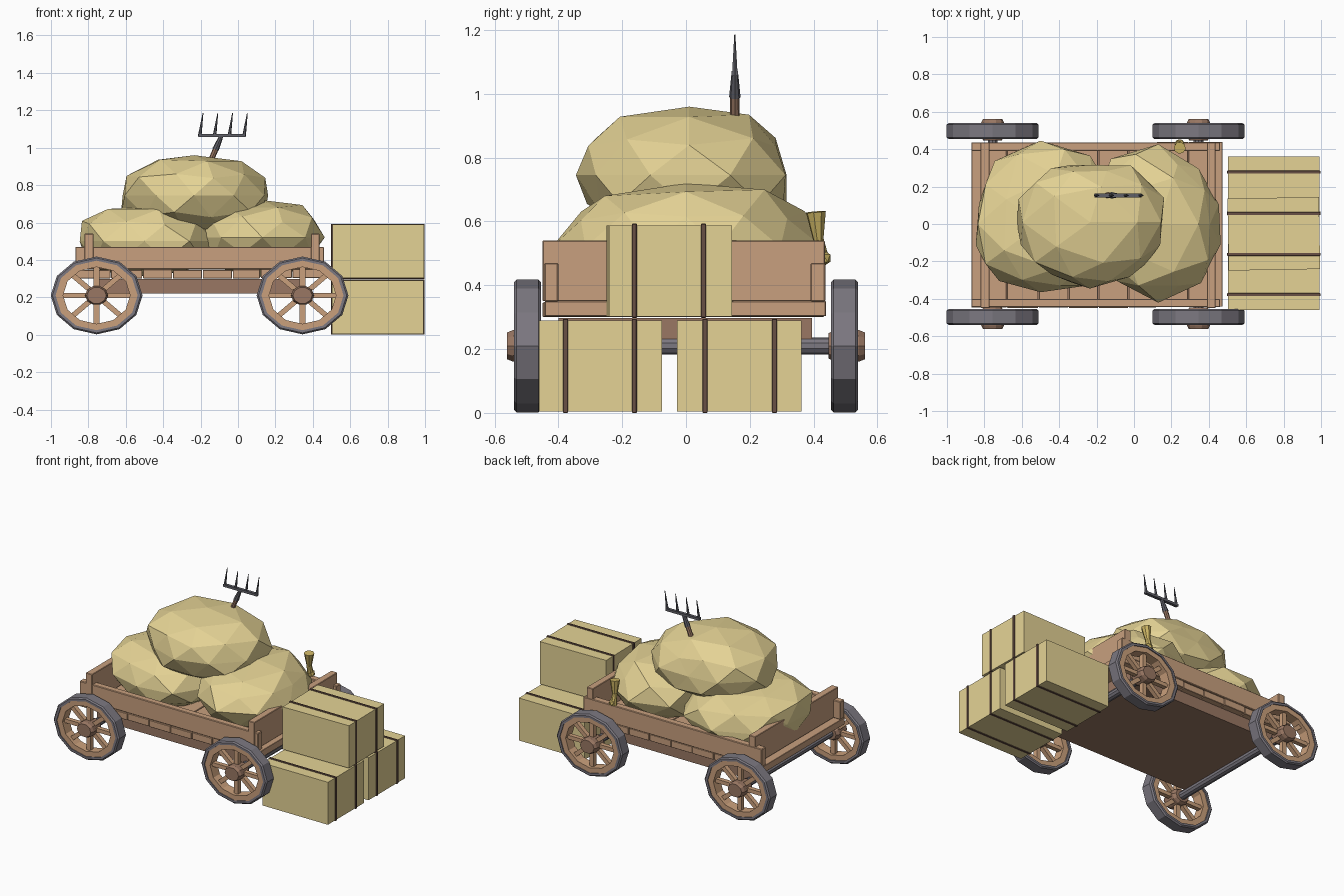
import bpy, bmesh, math, random
from mathutils import Matrix, Vector

random.seed(4)
if "Cube" in bpy.data.objects:
    bpy.data.objects.remove(bpy.data.objects["Cube"])


def material(name, rgb):
    m = bpy.data.materials.new(name)
    m.use_nodes = True
    m.diffuse_color = (*rgb, 1)
    m.node_tree.nodes["Principled BSDF"].inputs["Base Color"].default_value = (*rgb, 1)
    return m


HAY = material("straw", (.78, .65, .3))
WOOD = material("light wood", (.58, .35, .21))
DARK = material("dark wood", (.32, .185, .125))
RIM = material("rim wood", (.59, .35, .2))
TIRE = material("tire grey", (.2, .188, .218))
STRAP = material("strap brown", (.14, .08, .058))
IRON = material("iron", (.115, .115, .135))
GOLD = material("golden wheat", (.62, .47, .13))


def finish(name, bm, mat):
    bmesh.ops.recalc_face_normals(bm, faces=bm.faces)
    me = bpy.data.meshes.new(name)
    bm.to_mesh(me)
    bm.free()
    me.materials.append(mat)
    ob = bpy.data.objects.new(name, me)
    bpy.context.collection.objects.link(ob)
    return ob


def box(name, x, y, z, mat, yaw=0, bevel=0):
    # each axis is given as a (low, high) pair
    bm = bmesh.new()
    bmesh.ops.create_cube(bm, size=1)
    bmesh.ops.scale(bm, vec=[b - a for a, b in (x, y, z)], verts=bm.verts)
    if bevel:
        bmesh.ops.bevel(bm, geom=bm.edges[:], offset=bevel, segments=1, affect='EDGES')
    bmesh.ops.rotate(bm, matrix=Matrix.Rotation(yaw, 3, 'Z'), verts=bm.verts)
    bmesh.ops.translate(bm, vec=[(a + b) / 2 for a, b in (x, y, z)], verts=bm.verts)
    return finish(name, bm, mat)


def rod(name, a, b, r1, r2, mat, sides=8):
    a, b = Vector(a), Vector(b)
    bm = bmesh.new()
    bmesh.ops.create_cone(bm, cap_ends=True, segments=sides, radius1=r1, radius2=r2,
                          depth=(b - a).length)
    turn = (b - a).to_track_quat('Z', 'Y').to_matrix().to_4x4()
    bm.transform(Matrix.Translation((a + b) / 2) @ turn)
    return finish(name, bm, mat)


def lathe(bm, profile, sides):
    # closed (radius, y) profile turned about the y axis
    rings = []
    for i in range(sides):
        t = math.tau * i / sides
        rings.append([bm.verts.new((r * math.cos(t), y, r * math.sin(t))) for r, y in profile])
    n = len(profile)
    for i in range(sides):
        p, q = rings[i], rings[(i + 1) % sides]
        for j in range(n):
            k = (j + 1) % n
            bm.faces.new((p[j], p[k], q[k], q[j]))


# Wheels: tire, wooden rim, spokes and hub, slightly wider than tall
def wheel(label, x, side):
    place = Matrix.Translation((x, side * .497, .21)) @ Matrix.Diagonal((1.18, side, 1, 1))
    rings = {
        "tire": ([(.186, -.042), (.2, -.042), (.208, -.034), (.208, .034), (.2, .042),
                  (.186, .042)], 12, TIRE),
        "rim": ([(.152, -.033), (.19, -.033), (.19, .036), (.152, .036)], 12, RIM),
        "hub": ([(.001, -.05), (.042, -.05), (.052, -.03), (.052, .045), (.044, .064),
                 (.001, .064)], 10, DARK),
    }
    for part, (profile, sides, mat) in rings.items():
        bm = bmesh.new()
        lathe(bm, profile, sides)
        bm.transform(place)
        finish(f"{label}_{part}", bm, mat)
    bm = bmesh.new()
    for i in range(8):
        m = Matrix.Rotation(math.tau * i / 8, 4, 'Y') @ Matrix.Translation((.1, 0, 0))
        bmesh.ops.create_cube(bm, size=1, matrix=m @ Matrix.Diagonal((.13, .03, .026, 1)))
    bm.transform(place)
    finish(f"{label}_spokes", bm, RIM)


for end, x in (("rear", -.756), ("front", .345)):
    for side_name, side in (("left", 1), ("right", -1)):
        wheel(f"{end}_{side_name}_wheel", x, side)
    rod(f"{end}_axle", (x, -.47, .21), (x, .47, .21), .027, .027, TIRE, 10)

# Cart bed: chassis, floor planks, side boards and end gates
box("chassis", (-.77, .36), (-.4, .395), (.22, .298), DARK)
edges = [-.87, -.68, -.51, -.35, -.19, -.03, .12, .29, .475]
for i, (a, b) in enumerate(zip(edges, edges[1:])):
    d = random.uniform(-.005, .005)
    box(f"floor_plank_{i}", (a + .002, b - .002), (-.445 + d, .435 + d),
        (.302 + d / 3, .348 + d / 2), WOOD, bevel=.002)
for name, y in (("right_side_board", (-.445, -.4)), ("left_side_board", (.39, .437))):
    box(name, (-.87, .46), y, (.349, .47), WOOD, bevel=.004)
for name, x in (("rear_gate", (-.82, -.772)), ("front_gate", (.39, .437))):
    box(name, x, (-.45, .435), (.35, .54), WOOD, bevel=.003)


# Hay heap: faceted lumps whose outline follows eight compass radii
def lump(name, centre, height, bulge, radii):
    bm = bmesh.new()
    bmesh.ops.create_icosphere(bm, subdivisions=2, radius=1)
    for v in bm.verts:
        n = v.co.normalized()
        a = math.atan2(n.y, n.x)
        t = (a / math.tau * 8) % 8
        i = int(t) % 8
        r = radii[i] + (radii[(i + 1) % 8] - radii[i]) * (t - int(t))
        s = r * 1.03 * math.hypot(n.x, n.y) ** bulge * random.uniform(.93, 1.06)
        z = height * n.z * random.uniform(.9, 1.04)
        v.co = Vector(centre) + Vector((s * math.cos(a), s * math.sin(a), z))
    finish(name, bm, HAY)


lump("rear_hay_lump", (-.5, 0, .5), .2, .75, (.37, .42, .45, .37, .35, .38, .36, .4))
lump("front_hay_lump", (.13, 0, .52), .205, .65, (.3, .33, .4, .4, .31, .38, .39, .36))
lump("top_hay_lump", (-.235, .01, .745), .218, .78, (.4, .38, .29, .38, .4, .36, .33, .37))


# Hay bales, each tied with two straps
def bale(name, y, z, straps, yaw=0):
    box(name, (.503, .992), y, z, HAY, yaw)
    for i, s in enumerate(straps):
        box(f"{name}_strap_{i}", (.498, .997), (s - .008, s + .008),
            (z[0] - .004, z[1] + .005), STRAP, bevel=.002)


bale("right_bale", (-.46, -.075), (.004, .29), (-.378, -.162))
bale("left_bale", (-.028, .362), (.004, .29), (.06, .277))
bale("upper_bale", (-.245, .14), (.302, .588), (-.162, .055), math.radians(1))

# Pitchfork standing in the heap
Y = .153
rod("fork_handle", (-.2, Y, .8), (-.118, Y, .995), .016, .015, DARK)
rod("fork_socket", (-.12, Y, .99), (-.09, Y, 1.06), .018, .011, IRON)
box("fork_crossbar", (-.212, .04), (Y - .01, Y + .01), (1.056, 1.072), IRON)
for i in range(4):
    x = -.205 + i * .079
    rod(f"fork_tine_{i}", (x, Y, 1.06), (x + .018, Y, 1.185), .01, .002, IRON, 6)

# Small tied wheat sheaf on the left side board
rod("sheaf_head", (.24, .415, .54), (.245, .407, .63), .016, .032, GOLD, 8)
rod("sheaf_stem", (.24, .43, .47), (.24, .415, .545), .022, .016, GOLD, 8)
bm = bmesh.new()
bmesh.ops.create_icosphere(bm, subdivisions=1, radius=.026,
                           matrix=Matrix.Translation((.245, .43, .485)))
finish("sheaf_knot", bm, GOLD)
